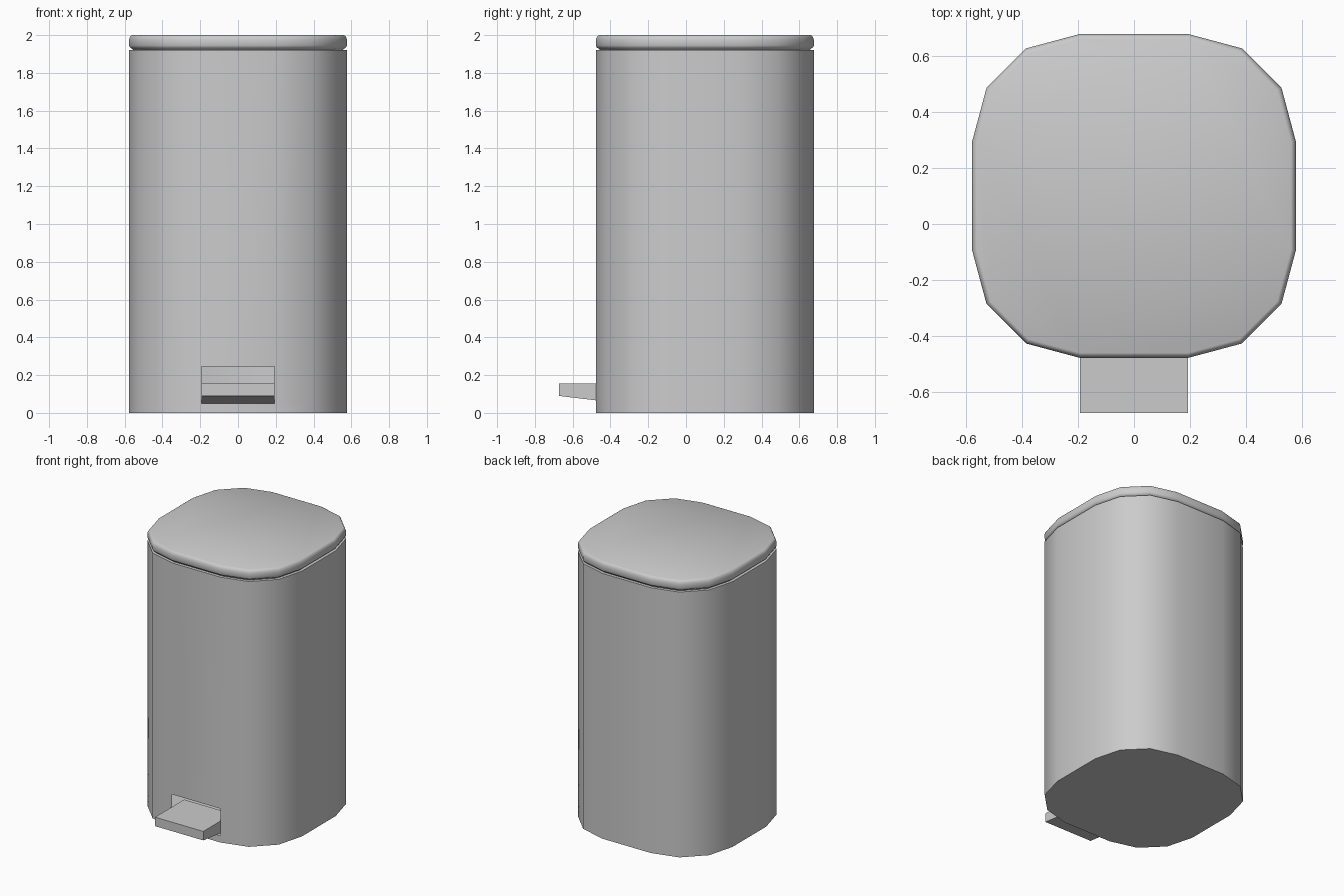
import bpy, bmesh, math

if "Cube" in bpy.data.objects:
    bpy.data.objects.remove(bpy.data.objects["Cube"])

CY, FLAT, RAD = 0.1, 0.193, 0.384   # centre in y, half flat side, corner radius


def outline(inset=0.0):
    """Rounded square with three segments per corner; starts on the front panel's right end."""
    pts = []
    for q, (sx, sy) in enumerate([(1, -1), (1, 1), (-1, 1), (-1, -1)]):
        for i in range(4):
            a = math.radians(-90 + 90 * q + 30 * i)
            r = RAD - inset
            pts.append((sx * FLAT + r * math.cos(a), CY + sy * FLAT + r * math.sin(a)))
    return pts


def finish(bm, name, smooth=True):
    bmesh.ops.remove_doubles(bm, verts=bm.verts, dist=1e-5)
    mesh = bpy.data.meshes.new(name)
    bm.to_mesh(mesh)
    bm.free()
    ob = bpy.data.objects.new(name, mesh)
    bpy.context.collection.objects.link(ob)
    if smooth:
        bpy.ops.object.select_all(action='DESELECT')
        ob.select_set(True)
        bpy.context.view_layer.objects.active = ob
        bpy.ops.object.shade_smooth_by_angle(angle=math.radians(40))
    return ob


def loft(name, profile, skip=()):
    """Stack outlines given as (inset, z), capped at both ends; skip = (ring, side) openings."""
    bm = bmesh.new()
    rings = [[bm.verts.new((x, y, z)) for x, y in outline(ins)] for ins, z in profile]
    n = len(rings[0])
    for k in range(len(rings) - 1):
        for i in range(n):
            if (k, i) not in skip:
                j = (i + 1) % n
                bm.faces.new((rings[k][i], rings[k][j], rings[k + 1][j], rings[k + 1][i]))
    bm.faces.new(rings[0][::-1])
    bm.faces.new(rings[-1])
    return finish(bm, name)


# Bin body: hollow shell with the pedal slot left open in the front panel (last side)
loft("bin_body", [(0, 0), (0, 0.05), (0, 0.245), (0, 1.92)], skip={(1, 15)})

# Lid with a rounded rim, raised by a thin gap
loft("lid", [(0.022, 1.92), (0.016, 1.928), (0.005, 1.934), (0, 1.945), (0, 1.975),
             (0.004, 1.988), (0.010, 1.996), (0.018, 2.0)])

# Foot pedal: wedge side profile (y, z) extruded across the slot width
bm = bmesh.new()
side = [(-0.673, 0.09), (-0.34, 0.05), (-0.34, 0.155), (-0.673, 0.155)]
face = bm.faces.new([bm.verts.new((-FLAT, y, z)) for y, z in side])
ext = bmesh.ops.extrude_face_region(bm, geom=[face])
bmesh.ops.translate(bm, vec=(2 * FLAT, 0, 0),
                    verts=[v for v in ext["geom"] if isinstance(v, bmesh.types.BMVert)])
bmesh.ops.recalc_face_normals(bm, faces=bm.faces)
finish(bm, "foot_pedal", smooth=False)
